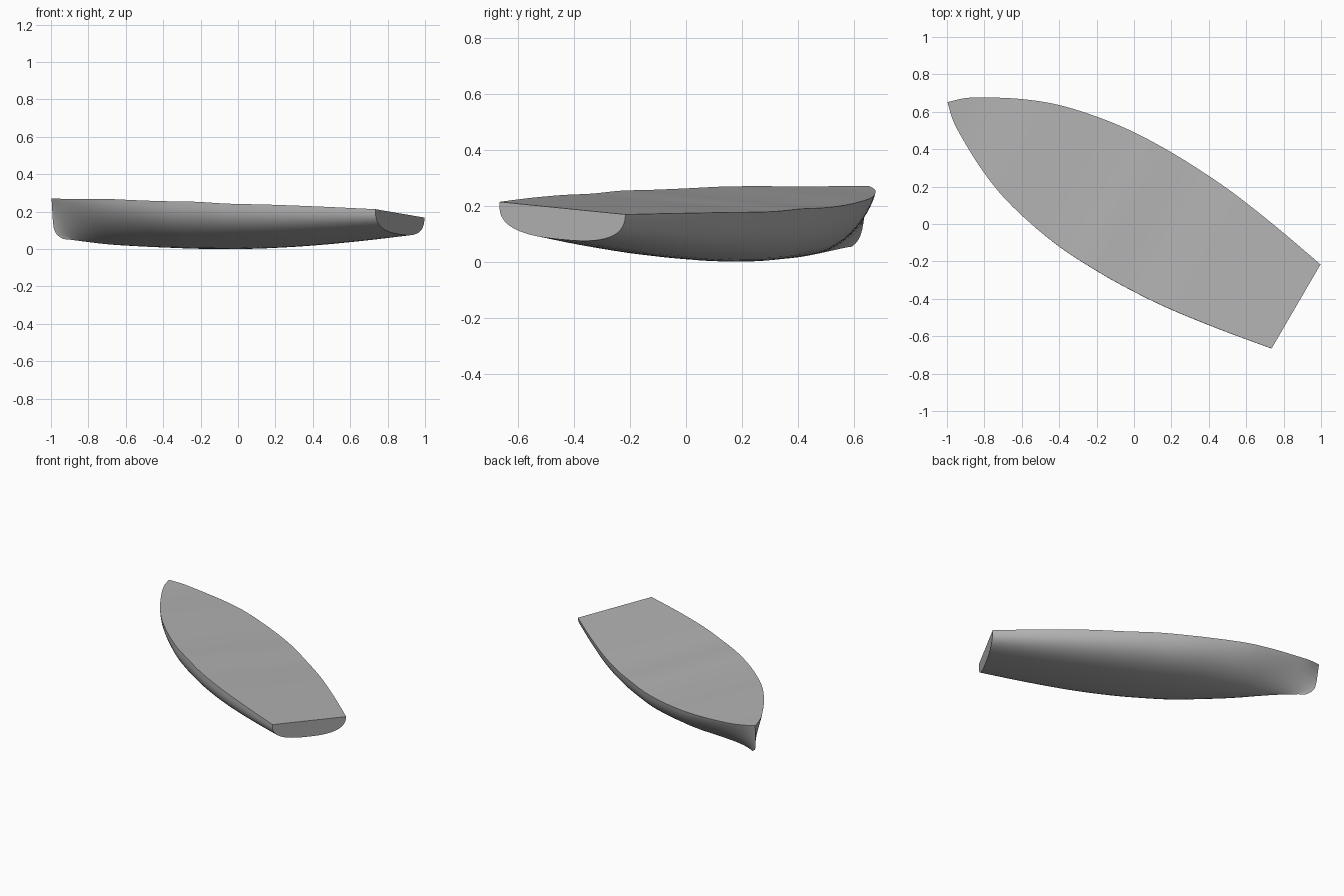
import bpy
import bmesh
from math import sin, cos, pi, radians
from mathutils import Matrix, Vector

cube = bpy.data.objects.get("Cube")
if cube:
    bpy.data.objects.remove(cube, do_unlink=True)

# Stations from stern to bow: distance, half beam, keel height, sheer height, section fullness
STATIONS = [
    (0.00, 0.261, 0.076, 0.188, 2.7),
    (0.30, 0.314, 0.046, 0.197, 2.6),
    (0.60, 0.356, 0.021, 0.204, 2.5),
    (0.85, 0.373, 0.007, 0.208, 2.4),
    (1.05, 0.375, 0.001, 0.218, 2.3),
    (1.25, 0.365, 0.001, 0.222, 2.2),
    (1.45, 0.335, 0.006, 0.230, 2.0),
    (1.65, 0.286, 0.013, 0.241, 1.8),
    (1.83, 0.214, 0.023, 0.248, 1.5),
    (2.00, 0.124, 0.038, 0.255, 1.25),
    (2.09, 0.066, 0.046, 0.262, 1.1),
    (2.16, 0.000, 0.050, 0.268, 1.0),
]
STEPS = 5      # rings between stations
SIDE = 14      # segments from sheer to keel
LENGTH = STATIONS[-1][0]


def smooth_station(i, t):
    """Blend the stations around span i with a smooth curve."""
    last = len(STATIONS) - 1
    a, b, c, d = (Vector(STATIONS[min(max(k, 0), last)]) for k in range(i - 1, i + 3))
    return b + (c - a) * t / 2 + (a - b * 2.5 + c * 2 - d / 2) * t**2 + ((b - c) * 1.5 + (d - a) / 2) * t**3


def ring(u, half, keel, sheer, fullness):
    """Section points from one sheer, round the keel, to the other sheer."""
    points = []
    for k in range(-SIDE, SIDE + 1):
        angle = abs(k) / SIDE * pi / 2
        across = half * sin(angle) ** (2 / fullness)
        drop = max(cos(angle), 0) ** (2 / fullness) if abs(k) < SIDE else 0
        # Rounded, slightly raked stem
        rake = (u / LENGTH) ** 8 * (0.025 * drop + 0.06 * drop ** 9)
        points.append(Vector((u - rake, across if k > 0 else -across,
                              sheer + (keel - sheer) * drop)))
    return points


sections = [smooth_station(i, s / STEPS) for i in range(len(STATIONS) - 1) for s in range(STEPS)]
sections.append(Vector(STATIONS[-1]))

# Heel about the long axis, then turn the hull on the plan
PIVOT = Vector((0, 0, 0.2))
place = (Matrix.Translation((0.867, -0.44, 0))
         @ Matrix.Rotation(radians(149.8), 4, 'Z')
         @ Matrix.Translation(PIVOT)
         @ Matrix.Rotation(radians(4.94), 4, 'X')
         @ Matrix.Translation(-PIVOT))

paint = bpy.data.materials.new("hull grey")
paint.use_nodes = True
GREY = (0.45, 0.45, 0.45, 1)
paint.diffuse_color = GREY
paint.node_tree.nodes["Principled BSDF"].inputs["Base Color"].default_value = GREY

# Hull shell, deck strips and transom
bm = bmesh.new()
rings = [[bm.verts.new(place @ p) for p in ring(*s)] for s in sections]
for a, b in zip(rings, rings[1:]):
    for k in range(2 * SIDE):
        bm.faces.new((a[k], a[k + 1], b[k + 1], b[k]))
    bm.faces.new((a[-1], a[0], b[0], b[-1]))
bm.faces.new(rings[0])
bmesh.ops.remove_doubles(bm, verts=bm.verts, dist=0.0004)
bmesh.ops.recalc_face_normals(bm, faces=bm.faces)

# Rest the keel on the ground
lowest = min(v.co.z for v in bm.verts)
bmesh.ops.translate(bm, verts=bm.verts, vec=(0, 0, -lowest))

mesh = bpy.data.meshes.new("boat_hull")
bm.to_mesh(mesh)
bm.free()
hull = bpy.data.objects.new("boat_hull", mesh)
mesh.materials.append(paint)
bpy.context.collection.objects.link(hull)
bpy.context.view_layer.objects.active = hull
hull.select_set(True)
bpy.ops.object.shade_smooth_by_angle(angle=radians(40))
